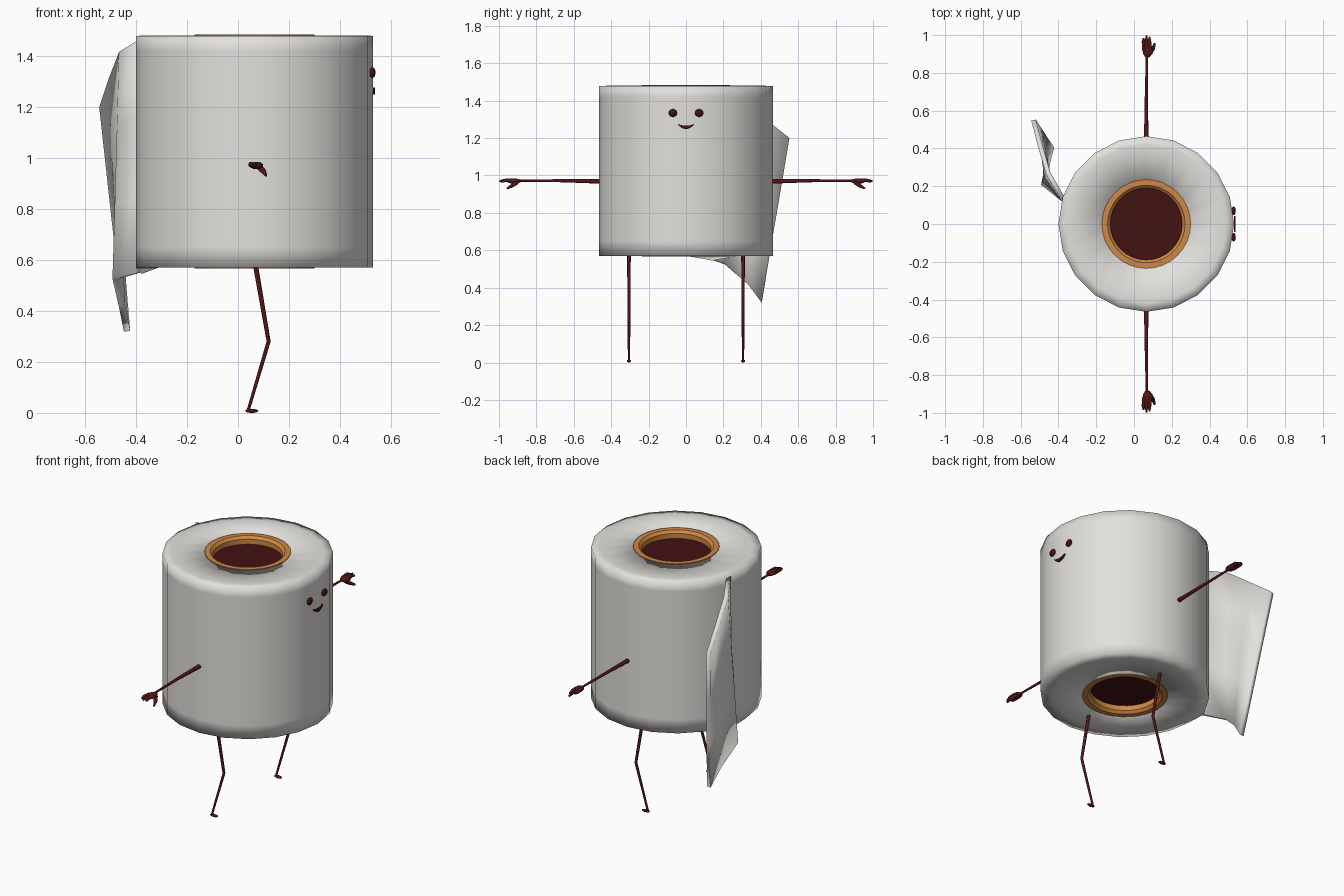
import bpy, bmesh, math
from mathutils import Vector, Matrix

if "Cube" in bpy.data.objects:
    bpy.data.objects.remove(bpy.data.objects["Cube"])

CX, R, SIDES = 0.065, 0.465, 20


def material(name, rgb):
    m = bpy.data.materials.new(name)
    m.diffuse_color = (*rgb, 1)
    m.use_nodes = True
    m.node_tree.nodes["Principled BSDF"].inputs["Base Color"].default_value = m.diffuse_color
    return m


PAPER = material("paper white", (0.76, 0.75, 0.72))
CARD = material("cardboard orange", (0.62, 0.25, 0.06))
DARK = material("dark red", (0.055, 0.006, 0.006))
LIMB = material("limb red", (0.085, 0.008, 0.009))


def finish(bm, name, mat, smooth=None):
    bmesh.ops.recalc_face_normals(bm, faces=bm.faces)
    me = bpy.data.meshes.new(name)
    bm.to_mesh(me)
    bm.free()
    me.materials.append(mat)
    ob = bpy.data.objects.new(name, me)
    bpy.context.collection.objects.link(ob)
    if smooth:
        bpy.ops.object.select_all(action='DESELECT')
        ob.select_set(True)
        bpy.context.view_layer.objects.active = ob
        bpy.ops.object.shade_smooth_by_angle(angle=math.radians(smooth))
    return ob


def lathe(name, profile, mat, sides, smooth, closed=True, edit=None):
    bm = bmesh.new()
    rings = [[bm.verts.new((CX + r * math.cos(2 * math.pi * i / sides),
                            r * math.sin(2 * math.pi * i / sides), z))
              for i in range(sides)] for r, z in profile]
    pairs = list(zip(rings, rings[1:]))
    if closed:
        pairs.append((rings[-1], rings[0]))
    for a, b in pairs:
        for i in range(sides):
            j = (i + 1) % sides
            bm.faces.new((a[i], a[j], b[j], b[i]))
    if edit:
        edit(rings)
    return finish(bm, name, mat, smooth)


def add_tube(bm, pts, radii, sides=8):
    pts = [Vector(p) for p in pts]
    rings = []
    for k, p in enumerate(pts):
        d = (pts[min(k + 1, len(pts) - 1)] - pts[max(k - 1, 0)]).normalized()
        u = d.cross(Vector((0.3, 0.5, 0.8)) if abs(d.z) < 0.7 else Vector((0, 1, 0))).normalized()
        v = d.cross(u)
        rings.append([bm.verts.new(p + radii[k] * (math.cos(t) * u + math.sin(t) * v))
                      for t in (2 * math.pi * i / sides for i in range(sides))])
    for a, b in zip(rings, rings[1:]):
        for i in range(sides):
            j = (i + 1) % sides
            bm.faces.new((a[i], a[j], b[j], b[i]))
    bm.faces.new(rings[0])
    bm.faces.new(rings[-1])


def add_ball(bm, loc, scale):
    m = Matrix.Translation(loc) @ Matrix.Diagonal((*scale, 1))
    bmesh.ops.create_uvsphere(bm, u_segments=12, v_segments=8, radius=1, matrix=m)


# Paper roll, its lower rim sags where the loose sheet leaves it
def sag(rings):
    for r in rings:
        if r[9].co.z < 0.575 and (r[9].co.x - CX) < -0.42:
            r[9].co.z = 0.545


lathe("paper_roll", [(0.215, 1.48), (0.42, 1.48), (R, 1.478), (R, 1.42),
                     (R, 0.65), (R, 0.57), (0.40, 0.57), (0.215, 0.57)],
      PAPER, SIDES, 180, edit=sag)

# Cardboard core rings and dark hollow ends
for name, z, s in (("top", 1.484, 1), ("bottom", 0.566, -1)):
    lathe(name + "_core_ring", [(0.235, z - s * 0.02), (0.235, z), (0.205, z),
                                (0.19, z - s * 0.015), (0.19, z - s * 0.06)],
          CARD, 32, 30, closed=False)
    bm = bmesh.new()
    bmesh.ops.create_circle(bm, cap_ends=True, segments=32, radius=0.192,
                            matrix=Matrix.Translation((CX, 0, z - s * 0.045)))
    if s < 0:
        bmesh.ops.reverse_faces(bm, faces=bm.faces)
    me = bpy.data.meshes.new(name + "_core_hollow")
    bm.to_mesh(me)
    bm.free()
    me.materials.append(DARK)
    bpy.context.collection.objects.link(bpy.data.objects.new(name + "_core_hollow", me))

# Loose sheet hanging off the back left of the roll
upper = [(-0.375, 0.13, 1.465), (-0.455, 0.27, 1.415), (-0.495, 0.41, 1.31), (-0.532, 0.55, 1.20)]
lower = [(-0.375, 0.13, 0.555), (-0.48, 0.21, 0.525), (-0.455, 0.33, 0.42), (-0.435, 0.405, 0.32)]
bm = bmesh.new()
rows = [[bm.verts.new(Vector(a).lerp(Vector(b), t)) for t in (0, 0.33, 0.67, 1)]
        for a, b in zip(upper, lower)]
for a, b in zip(rows, rows[1:]):
    for i in range(3):
        bm.faces.new((a[i], a[i + 1], b[i + 1], b[i]))
sheet = finish(bm, "loose_sheet", PAPER, 50)
mod = sheet.modifiers.new("thickness", 'SOLIDIFY')
mod.thickness = 0.025
mod.offset = 0

for side, s in (("front", -1), ("back", 1)):
    # Arm with palm, fingers and thumb
    bm = bmesh.new()
    add_tube(bm, [(CX, s * 0.45, 0.968), (CX, s * 0.66, 0.972), (0.068, s * 0.89, 0.972)],
             [0.013, 0.009, 0.006])
    add_ball(bm, (0.072, s * 0.92, 0.97), (0.027, 0.04, 0.014))
    for x, tip, z in ((0.05, 0.985, 0.972), (0.066, 0.997, 0.97), (0.082, 0.99, 0.965)):
        add_tube(bm, [(x + 0.003, s * 0.92, 0.972), (x, s * 0.965, 0.974), (x, s * tip, z)],
                 [0.011, 0.01, 0.005])
    add_tube(bm, [(0.085, s * 0.905, 0.963), (0.102, s * 0.93, 0.945), (0.11, s * 0.957, 0.93)],
             [0.012, 0.01, 0.005])
    finish(bm, side + "_arm", LIMB, 60)

    # Leg with bent knee and small foot
    bm = bmesh.new()
    y = s * 0.305
    add_tube(bm, [(CX, y, 0.60), (0.12, y, 0.28), (0.04, y, 0.01)], [0.01, 0.008, 0.006])
    add_ball(bm, (0.054, y, 0.008), (0.026, 0.011, 0.008))
    finish(bm, side + "_leg", LIMB, 60)

    # Eye
    bm = bmesh.new()
    add_ball(bm, (0.527, s * 0.07, 1.334), (0.012, 0.023, 0.021))
    finish(bm, side + "_eye", DARK, 60)

# Smiling mouth
bm = bmesh.new()
n = 10
cols = []
for i in range(n + 1):
    t = -1 + 2 * i / n
    top = 1.266 + 0.009 * t * t
    low = top - 0.003 - 0.015 * (1 - t * t)
    cols.append([bm.verts.new((x, 0.043 * t, z))
                 for x, z in ((0.529, top), (0.538, top), (0.538, low), (0.529, low))])
for a, b in zip(cols, cols[1:]):
    for i in range(4):
        j = (i + 1) % 4
        bm.faces.new((a[i], a[j], b[j], b[i]))
bm.faces.new(cols[0])
bm.faces.new(cols[-1])
finish(bm, "mouth", DARK)
